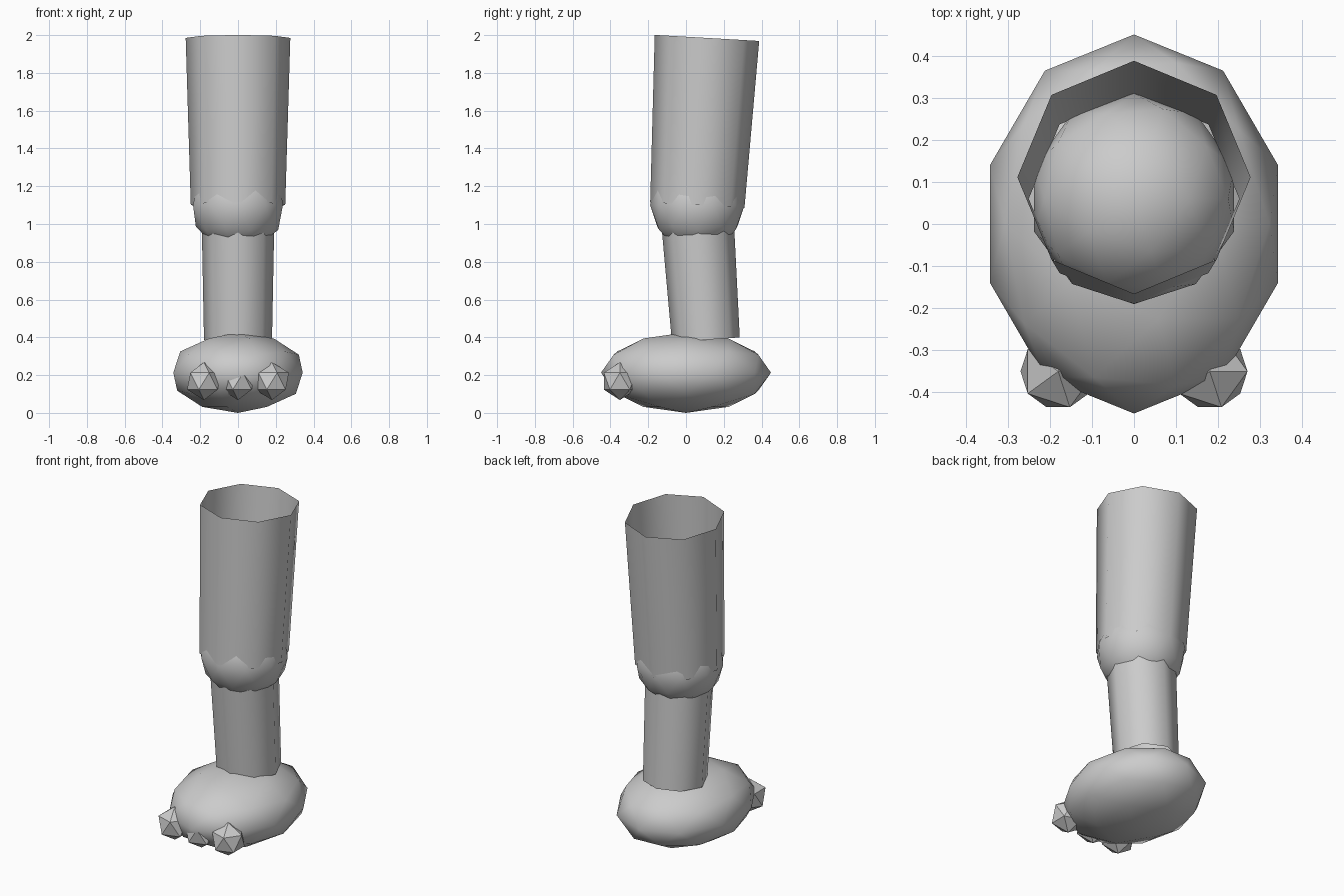
import bpy, bmesh, math
from mathutils import Vector

if "Cube" in bpy.data.objects:
    bpy.data.objects.remove(bpy.data.objects["Cube"])

grey = bpy.data.materials.new("plain grey")
grey.diffuse_color = (0.6, 0.6, 0.6, 1)
grey.use_nodes = True
grey.node_tree.nodes["Principled BSDF"].inputs["Base Color"].default_value = grey.diffuse_color


def finish(bm, name, smooth):
    mesh = bpy.data.meshes.new(name)
    for f in bm.faces:
        f.smooth = smooth
    bm.to_mesh(mesh)
    bm.free()
    mesh.materials.append(grey)
    obj = bpy.data.objects.new(name, mesh)
    bpy.context.collection.objects.link(obj)
    return obj


def ball(name, centre, size, subdivisions, smooth=True):
    bm = bmesh.new()
    bmesh.ops.create_icosphere(bm, subdivisions=subdivisions, radius=1)
    bmesh.ops.scale(bm, vec=size, verts=bm.verts)
    bmesh.ops.translate(bm, vec=centre, verts=bm.verts)
    return finish(bm, name, smooth)


def tube(name, low, high, r_low, r_high, sides=8):
    """Open tapered tube between two points, rims square to its axis."""
    low, high = Vector(low), Vector(high)
    axis = (high - low).normalized()
    across = Vector((1, 0, 0))
    depth = axis.cross(across)
    bm = bmesh.new()
    rings = []
    for centre, r in ((low, r_low), (high, r_high)):
        ring = []
        for i in range(sides):
            a = 2 * math.pi * i / sides
            ring.append(bm.verts.new(centre + r * (math.cos(a) * across + math.sin(a) * depth)))
        rings.append(ring)
    a, b = rings
    for i in range(sides):
        j = (i + 1) % sides
        bm.faces.new((a[i], a[j], b[j], b[i]))
    return finish(bm, name, True)


# Leg: open thigh and shin tubes meeting in a round knee
tube("thigh", (0, 0.06, 1.1), (0, 0.111, 1.985), 0.25, 0.277)
ball("knee", (0, 0.06, 1.1), (0.25, 0.25, 0.25), 2)
tube("shin", (0, 0.105, 0.387), (0, 0.055, 1.1), 0.18, 0.194)

# Foot: flattened egg with three faceted toes
ball("foot", (0, 0, 0.213), (0.36, 0.45, 0.213), 2)
for label, x in (("left", -0.18), ("middle", 0), ("right", 0.18)):
    ball(label + "_toe", (x, -0.35, 0.168), (0.1, 0.1, 0.1), 1, smooth=False)
